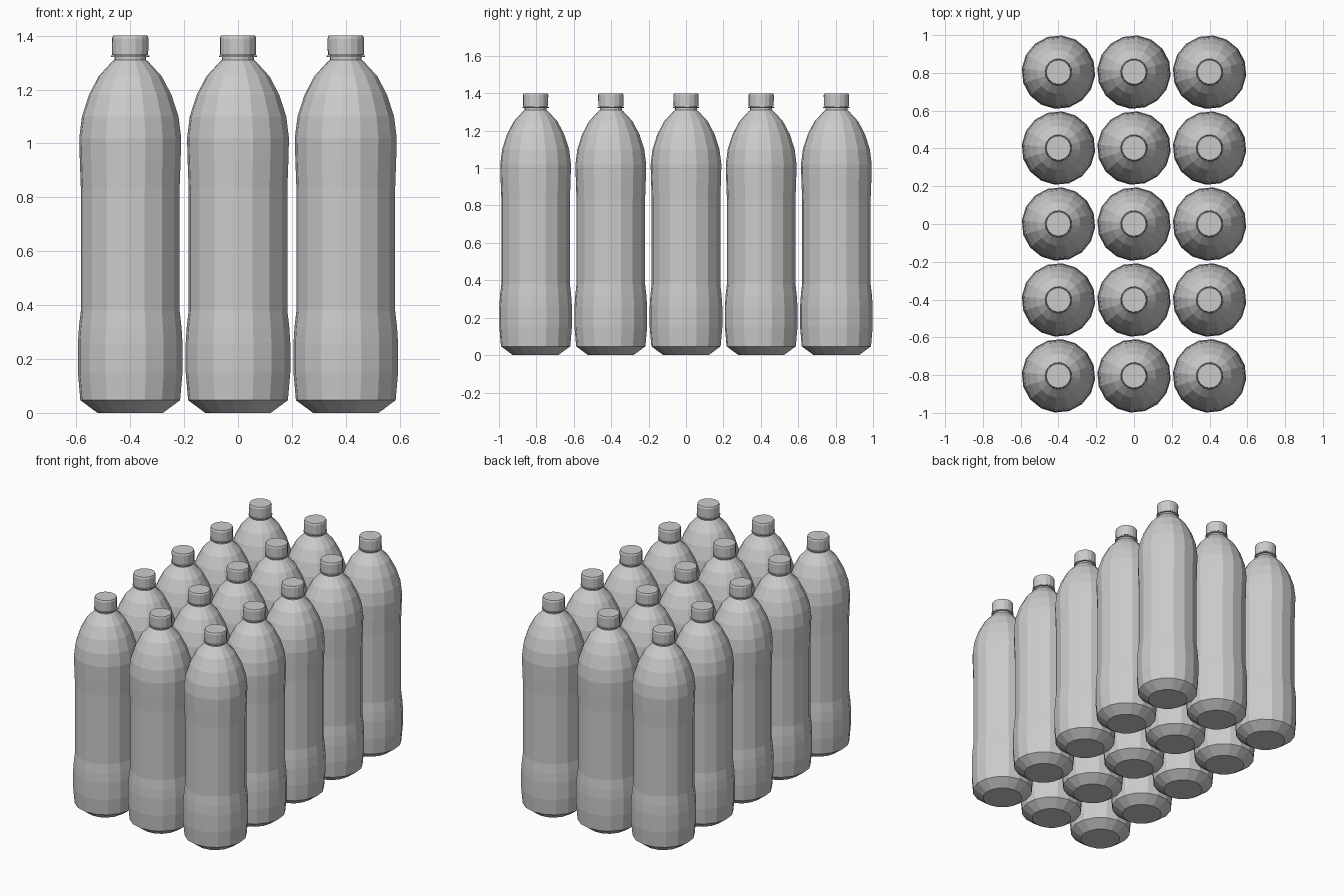
import bpy
import bmesh
import math

cube = bpy.data.objects.get("Cube")
if cube:
    bpy.data.objects.remove(cube, do_unlink=True)

SIDES = 16
TURN = math.radians(-5.5)
SPACING_X, SPACING_Y = 0.4, 0.402

grey = bpy.data.materials.new("plain_grey")
grey.use_nodes = True
grey.diffuse_color = (0.6, 0.6, 0.6, 1)
grey.node_tree.nodes["Principled BSDF"].inputs["Base Color"].default_value = (0.6, 0.6, 0.6, 1)


def lathe(name, profile):
    """Closed faceted solid from (radius, height) points, bottom to top."""
    bm = bmesh.new()
    rings = []
    for r, z in profile:
        angles = [TURN + math.tau * i / SIDES for i in range(SIDES)]
        rings.append([bm.verts.new((r * math.cos(a), r * math.sin(a), z)) for a in angles])
    for low, high in zip(rings, rings[1:]):
        for i in range(SIDES):
            j = (i + 1) % SIDES
            bm.faces.new((low[i], low[j], high[j], high[i]))
    bm.faces.new(rings[0][::-1])
    bm.faces.new(rings[-1])
    mesh = bpy.data.meshes.new(name)
    bm.to_mesh(mesh)
    bm.free()
    mesh.materials.append(grey)
    return mesh


# Bottle body with waisted label area, shoulder and neck
body = lathe("bottle_body", [
    (0.122, 0), (0.186, 0.047), (0.195, 0.15), (0.195, 0.26), (0.191, 0.32),
    (0.184, 0.38), (0.184, 0.83), (0.188, 0.94), (0.19, 1.02), (0.18, 1.1),
    (0.154, 1.18), (0.117, 1.25), (0.066, 1.305), (0.059, 1.31), (0.059, 1.335)])

# Neck support ring
ring = lathe("neck_ring", [(0.071, 1.32), (0.071, 1.326)])

# Screw cap with a small bevelled rim
cap = lathe("bottle_cap", [(0.067, 1.329), (0.068, 1.39), (0.064, 1.4)])

# Three by five arrangement of bottles
for col in range(-1, 2):
    for row in range(-2, 3):
        for mesh in (body, ring, cap):
            ob = bpy.data.objects.new(f"{mesh.name}_{col + 2}_{row + 3}", mesh)
            ob.location = (col * SPACING_X, row * SPACING_Y, 0)
            bpy.context.collection.objects.link(ob)
